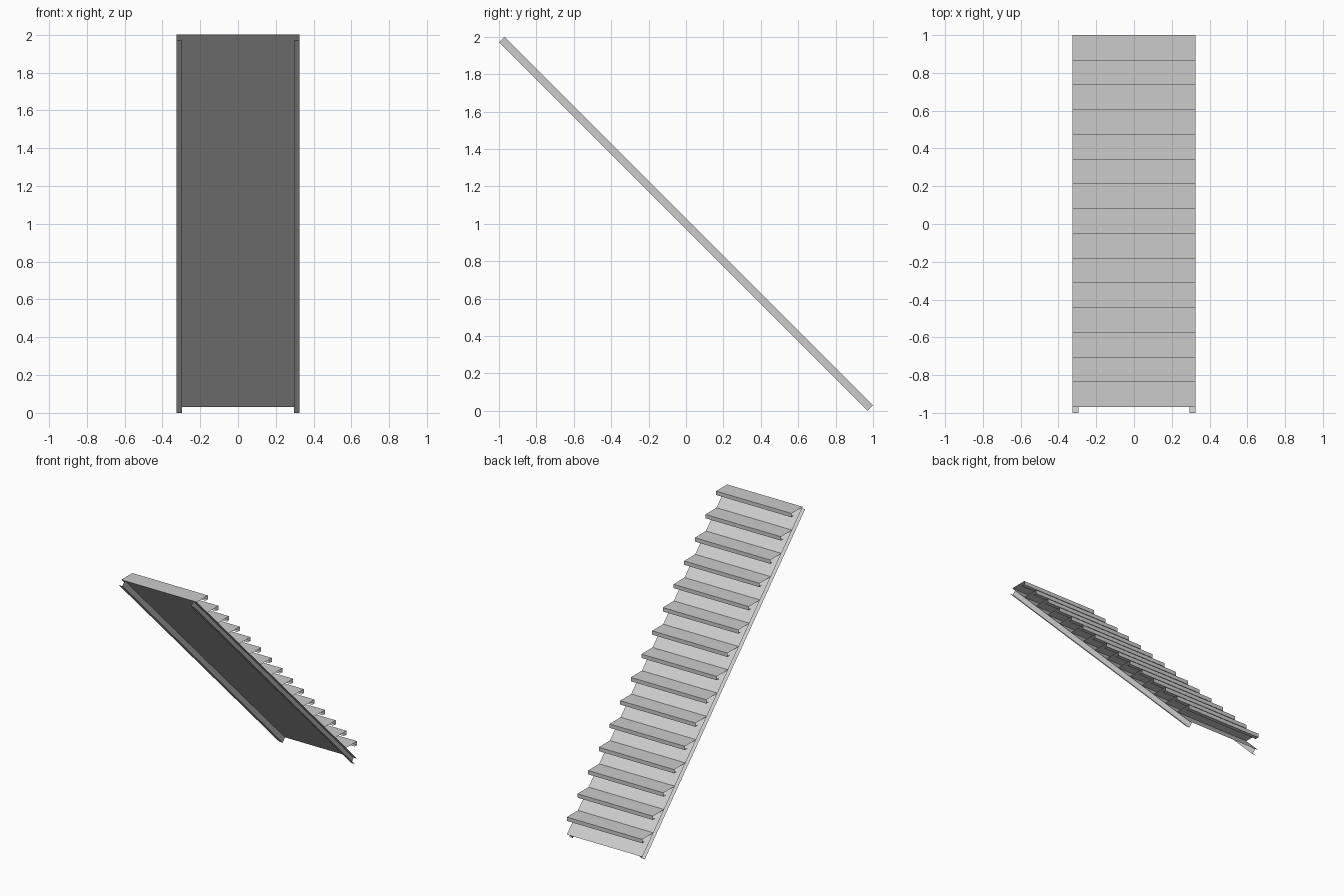
import bpy
import bmesh

cube = bpy.data.objects.get("Cube")
if cube:
    bpy.data.objects.remove(cube, do_unlink=True)

GREY = (0.6, 0.6, 0.6, 1.0)
metal = bpy.data.materials.new("light_grey_metal")
metal.use_nodes = True
metal.diffuse_color = GREY
metal.node_tree.nodes["Principled BSDF"].inputs["Base Color"].default_value = GREY

HALF = 0.325      # half width of the flight
FLANGE = 0.03     # rail flange width
DROP = 0.03       # y and z offset between upper and lower flange
COUNT = 15
STEP = 1.965 / 15


def folded_sheet(name, rows):
    """Thin open sheet: quads bridging consecutive (start, end) point pairs."""
    bm = bmesh.new()
    pairs = [[bm.verts.new(p) for p in row] for row in rows]
    for (a, b), (c, d) in zip(pairs, pairs[1:]):
        bm.faces.new((a, b, d, c))
    mesh = bpy.data.meshes.new(name)
    bm.to_mesh(mesh)
    bm.free()
    mesh.materials.append(metal)
    obj = bpy.data.objects.new(name, mesh)
    bpy.context.collection.objects.link(obj)
    return obj


def slope_line(x, drop):
    """Top and bottom points of a line running down the slope."""
    return ((x, DROP - 1 - drop, 2 - drop), (x, 1 - drop, DROP - drop))


# Sloping back plate
folded_sheet("back_plate", [slope_line(-HALF, 0), slope_line(HALF, 0)])

# Channel rails, open towards the outside
for side, name in ((1, "left_rail"), (-1, "right_rail")):
    outer, web = side * HALF, side * (HALF - FLANGE)
    folded_sheet(name, [slope_line(outer, 0), slope_line(web, 0),
                        slope_line(web, DROP), slope_line(outer, DROP)])

# Folded treads: flat top, front lip and short return
for i in range(COUNT):
    z = 2 - i * STEP
    inner = 1 + DROP - z
    outer = 1 - (COUNT - 1 - i) * STEP
    profile = [(inner, z), (outer, z), (outer, z - DROP), (outer - DROP, z - DROP)]
    folded_sheet(f"tread_{i + 1}", [((-HALF, y, h), (HALF, y, h)) for y, h in profile])
